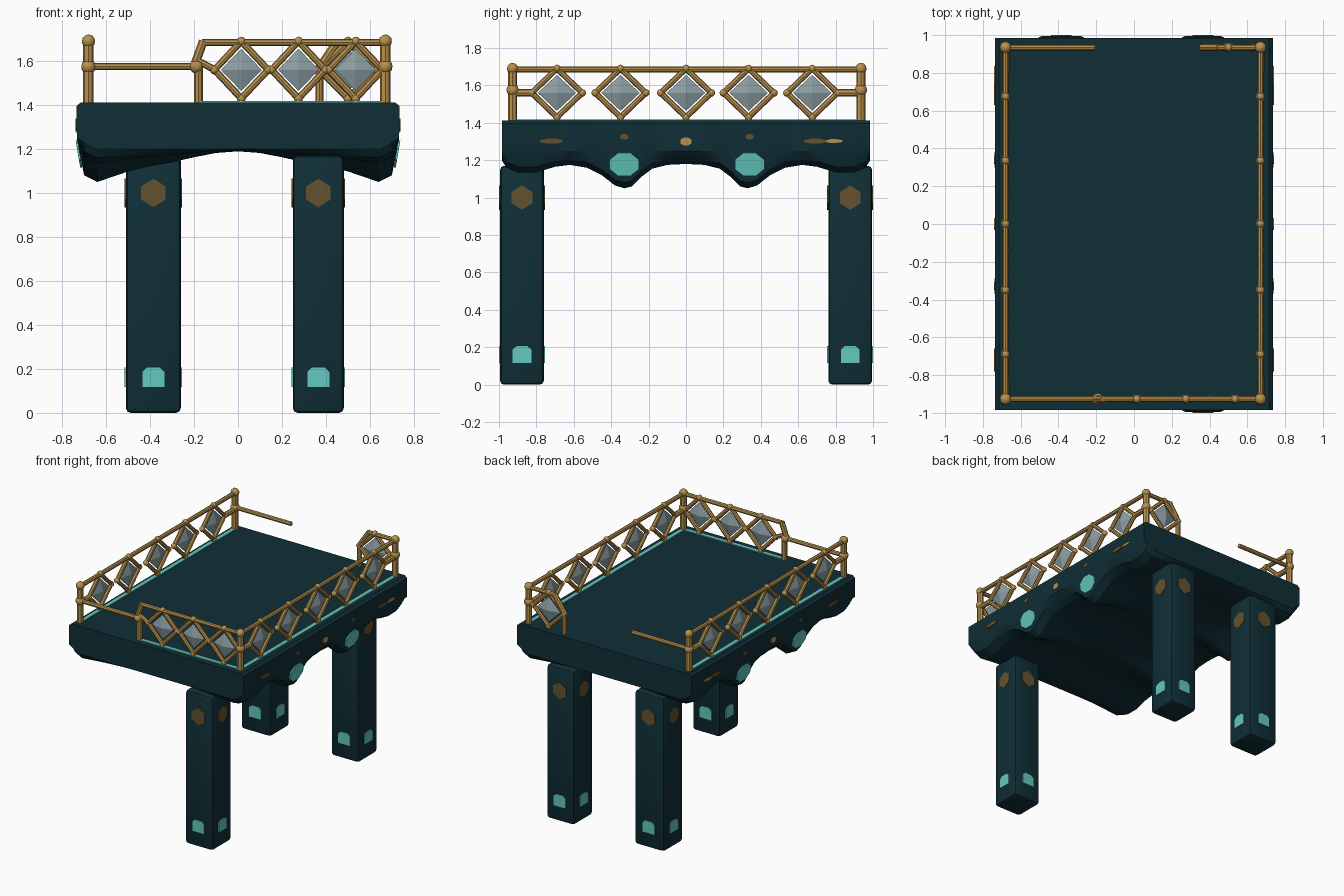
import bpy, bmesh, math
from mathutils import Vector, Matrix

if "Cube" in bpy.data.objects:
    bpy.data.objects.remove(bpy.data.objects["Cube"])


def mat(name, rgb):
    m = bpy.data.materials.new(name)
    m.diffuse_color = (*rgb, 1)
    m.use_nodes = True
    m.node_tree.nodes["Principled BSDF"].inputs["Base Color"].default_value = m.diffuse_color
    return m


TEAL = mat("dark teal", (0.005, 0.028, 0.037))
GOLD = mat("gold", (0.48, 0.28, 0.075))
MINT = mat("mint", (0.125, 0.58, 0.52))
BROWN = mat("bronze brown", (0.13, 0.085, 0.028))
GREY = mat("crystal grey", (0.26, 0.34, 0.36))


def finish(name, bm, material, smooth=None):
    bmesh.ops.recalc_face_normals(bm, faces=bm.faces)
    me = bpy.data.meshes.new(name)
    bm.to_mesh(me)
    bm.free()
    ob = bpy.data.objects.new(name, me)
    bpy.context.collection.objects.link(ob)
    me.materials.append(material)
    if smooth:
        bpy.context.view_layer.objects.active = ob
        ob.select_set(True)
        bpy.ops.object.shade_smooth_by_angle(angle=math.radians(smooth))
        ob.select_set(False)
    return ob


def box(bm, c, size):
    bmesh.ops.create_cube(bm, size=1, matrix=Matrix.Translation(c) @ Matrix.Diagonal((*size, 1)))


def beam(bm, p, q, r=0.016):
    p, q = Vector(p), Vector(q)
    d = q - p
    m = Matrix.Translation((p + q) / 2) @ d.to_track_quat('Z', 'Y').to_matrix().to_4x4()
    bmesh.ops.create_cone(bm, cap_ends=True, segments=8, radius1=r, radius2=r,
                          depth=d.length + r * 0.6, matrix=m)


def knob(bm, p, r=0.024):
    bmesh.ops.create_icosphere(bm, subdivisions=2, radius=r, matrix=Matrix.Translation(p))


def plate(name, c, normal, outline, material):
    """Thin flat plate; outline is in (across, up) on the face."""
    n = Vector(normal).normalized()
    u = Vector((0, 0, 1)).cross(n).normalized()
    v = n.cross(u)
    bm = bmesh.new()
    rings = [[bm.verts.new(Vector(c) + u * a + v * b + n * t) for a, b in outline]
             for t in (-0.003, 0.006)]
    bm.faces.new(rings[0])
    bm.faces.new(rings[1])
    k = len(outline)
    for i in range(k):
        j = (i + 1) % k
        bm.faces.new((rings[0][i], rings[0][j], rings[1][j], rings[1][i]))
    return finish(name, bm, material)


def oval(w, h, n=8):
    return [(w * math.cos(2 * math.pi * (i + .5) / n), h * math.sin(2 * math.pi * (i + .5) / n))
            for i in range(n)]


# Deck slab: cross-sections lofted along y, with scalloped lobes on both long sides
EDGE = [(0, 1.18), (.1, 1.175), (.18, 1.155), (.24, 1.11), (.29, 1.06), (.33, 1.05), (.38, 1.065),
        (.45, 1.12), (.53, 1.16), (.62, 1.175), (.7, 1.165), (.8, 1.135), (.9, 1.135),
        (.96, 1.16), (.985, 1.2)]
UNDER = [(.64, 1), (.5, .68), (.4, .52), (.3, .4), (.2, .25), (.1, .12), (0, .07)]
sections = [(-y, z) for y, z in reversed(EDGE[1:])] + EDGE
bm = bmesh.new()
loops = []
for y, z in sections:
    half = [(.715, 1.412), (.735, 1.395), (.733, 1.25), (.70, z + .03)]
    half += [(x, 1.2 + (z - 1.2) * f) for x, f in UNDER]
    pts = half + [(-x, h) for x, h in reversed(half[:-1])]
    loops.append([bm.verts.new((x, y, h)) for x, h in pts])
for a, b in zip(loops, loops[1:]):
    for i in range(len(a)):
        j = (i + 1) % len(a)
        bm.faces.new((a[i], a[j], b[j], b[i]))
bm.faces.new(loops[0])
bm.faces.new(loops[-1])
finish("deck", bm, TEAL, 28)

# Three legs (none under the front left corner), with painted plates on every side
LEGS = [("front_right_leg", .365, -.877, .116), ("back_right_leg", .365, .878, .116),
        ("back_left_leg", -.385, .878, .125)]
DIAMOND = [(-.055, .03), (-.055, -.03), (0, -.065), (.055, -.03), (.055, .03), (0, .065)]
PANEL = [(-.05, -.045), (.05, -.045), (.05, .025), (.028, .045), (-.028, .045), (-.05, .025)]
for name, x, y, hx in LEGS:
    hy = .117
    bm = bmesh.new()
    box(bm, (x, y, .6), (hx * 2, hy * 2, 1.16))
    for v in bm.verts:
        v.co.z = .01 if v.co.z < .5 else 1.17
    bmesh.ops.bevel(bm, geom=bm.edges[:], offset=.022, segments=2, affect='EDGES', profile=.5)
    for v in bm.verts:
        v.co.z = (v.co.z - .01) * 1.17 / 1.16
    finish(name, bm, TEAL, 35)
    for nx, ny in ((1, 0), (-1, 0), (0, 1), (0, -1)):
        c = (x + nx * hx, y + ny * hy)
        plate(name + "_diamond", (*c, 1.0), (nx, ny, 0), DIAMOND, BROWN)
        plate(name + "_glow_panel", (*c, .162), (nx, ny, 0), PANEL, MINT)

# Ornaments on both long sides of the deck
for s in (1, -1):
    for y in (-.33, .34):
        plate("lobe_glow", (s * .722, y, 1.178), (s, 0, -.17), oval(.085, .068), MINT)
        plate("small_stud", (s * .734, y, 1.325), (s, 0, 0), oval(.024, .015), BROWN)
    for y in (-.72, .69):
        plate("long_stud", (s * .734, y, 1.302), (s, 0, 0), oval(.065, .014), BROWN)
    plate("end_stud", (s * .734, .79, 1.302), (s, 0, 0), oval(.05, .011), GOLD)
    plate("centre_stud", (s * .734, 0, 1.3), (s, 0, 0), oval(.033, .023), GOLD)

# Railings: diamonds with crystals, rails and posts
BASE, TOP, MID, LOW = 1.405, 1.685, 1.56, 1.575
XL, XR, YF, YB = -.68, .67, -.927, .935
rail = bmesh.new()
gems = bmesh.new()


def lozenge(c, along, hw):
    c, a = Vector(c), Vector(along)
    side = Vector((a.y, a.x, 0))
    up = Vector((0, 0, .13))
    corners = [c + a * hw, c + up, c - a * hw, c - up]
    for i in range(4):
        beam(rail, corners[i], corners[(i + 1) % 4], .0155)
        knob(rail, corners[i], .021)
    # octahedral crystal
    ring = [gems.verts.new(p) for p in (c + a * hw * .76, c + up * .74, c - a * hw * .76, c - up * .74)]
    for s in (1, -1):
        tip = gems.verts.new(c + side * .026 * s)
        for i in range(4):
            gems.faces.new((ring[i], ring[(i + 1) % 4], tip))


# long sides
for x in (XL, XR):
    beam(rail, (x, YF, TOP), (x, YB, TOP))
    for y in (-.69, -.35, 0, .335, .675):
        lozenge((x, y, MID), (0, 1, 0), .135)
    for y, e in ((YF, -.82), (YB, .81)):
        beam(rail, (x, y, MID), (x, e, MID), .02)
        beam(rail, (x, y, BASE), (x, y, TOP + .01), .024)
        knob(rail, (x, y, TOP + .005), .031)
        knob(rail, (x, y, LOW), .034)
# front: tall run on the right, low bar on the left
beam(rail, (-.16, YF, TOP), (XR, YF, TOP))
for x in (.015, .275, .535):
    lozenge((x, YF, MID), (1, 0, 0), .122)
beam(rail, (-.18, YF, BASE), (-.18, YF, LOW), .02)
beam(rail, (-.2, YF, LOW), (-.16, YF, TOP), .02)
beam(rail, (-.18, YF, 1.6), (-.105, YF, MID), .016)
knob(rail, (-.19, YF, LOW), .032)
beam(rail, (XL, YF, LOW), (-.19, YF, LOW))
# back: low stub on the left, one-diamond stub on the right
beam(rail, (XL, YB, LOW), (-.21, YB, LOW))
lozenge((.5, YB, MID), (1, 0, 0), .13)
beam(rail, (.45, YB, TOP), (XR, YB, TOP))
beam(rail, (.365, YB, MID), (.45, YB, TOP), .02)
beam(rail, (.37, YB, BASE), (.37, YB, MID), .018)
finish("railing", rail, GOLD, 40)
finish("crystals", gems, GREY)

# Glowing strips at the foot of the railings
bm = bmesh.new()
for x in (XL, XR):
    box(bm, (x, 0, 1.413), (.032, 1.84, .012))
box(bm, (.24, YF, 1.413), (.84, .032, .012))
finish("glow_strips", bm, MINT)
